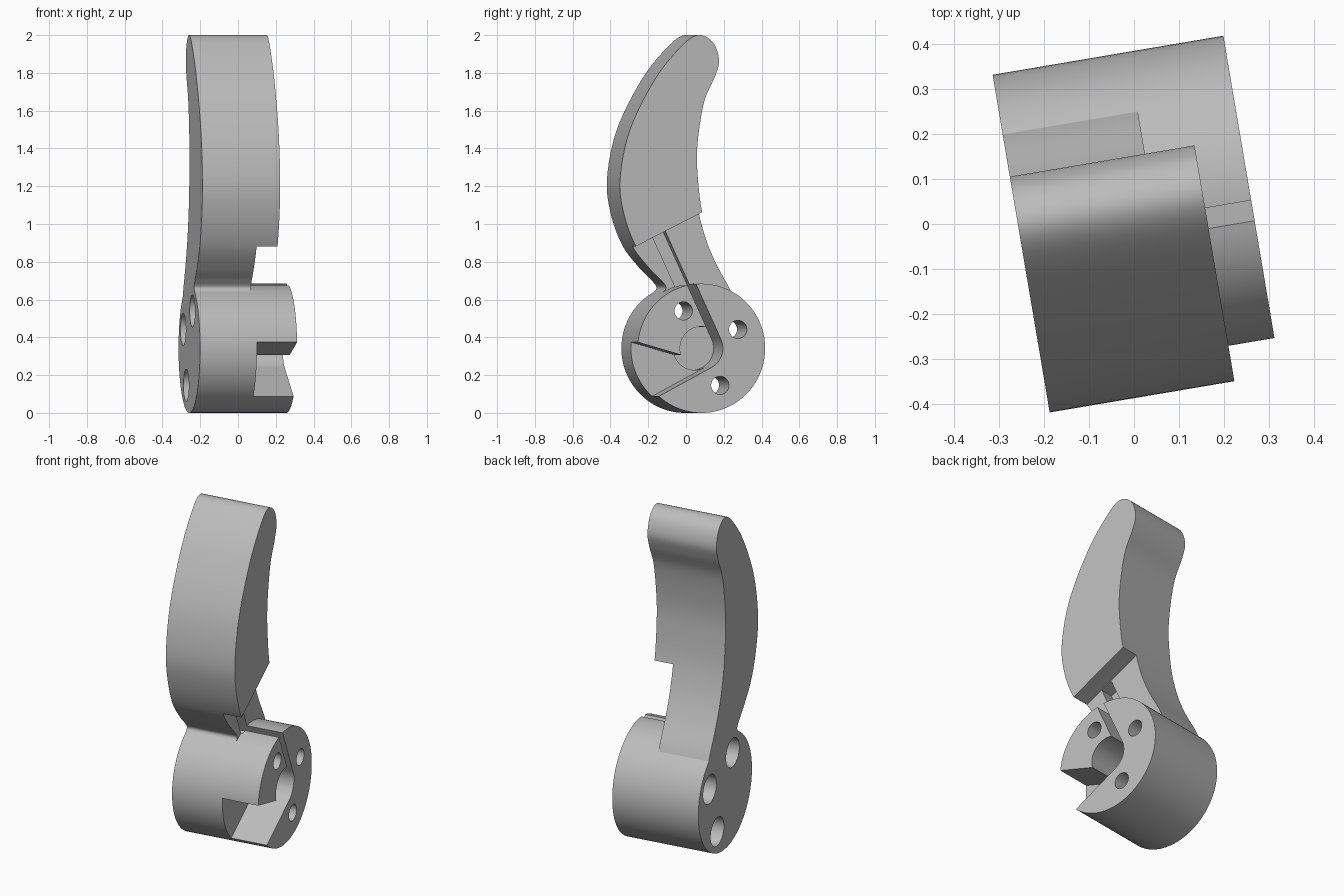
import bpy, bmesh, math
from mathutils import Matrix, Vector

cube = bpy.data.objects.get("Cube")
if cube:
    bpy.data.objects.remove(cube, do_unlink=True)

grey = bpy.data.materials.new("plain grey")
grey.use_nodes = True
grey.diffuse_color = (0.5, 0.5, 0.5, 1)
grey.node_tree.nodes["Principled BSDF"].inputs["Base Color"].default_value = (0.5, 0.5, 0.5, 1)

LEFT, LEVER, HUB, FLOOR, DEEP = -0.255, 0.162, 0.266, 0.05, -0.03
R, BORE = 0.342, 0.115
C = Vector((0.038, 0.342))
OUT = 0.4


def slab(name, outline, a, b):
    """Extrude a side outline across the width from a to b."""
    bm = bmesh.new()
    face = bm.faces.new([bm.verts.new((a, p[0], p[1])) for p in outline])
    ext = bmesh.ops.extrude_face_region(bm, geom=[face])
    verts = [g for g in ext["geom"] if isinstance(g, bmesh.types.BMVert)]
    bmesh.ops.translate(bm, verts=verts, vec=(b - a, 0, 0))
    bmesh.ops.recalc_face_normals(bm, faces=bm.faces)
    mesh = bpy.data.meshes.new(name)
    bm.to_mesh(mesh)
    bm.free()
    mesh.materials.append(grey)
    ob = bpy.data.objects.new(name, mesh)
    bpy.context.collection.objects.link(ob)
    return ob


def circle(c, r, n):
    return [(c[0] + r * math.cos(2 * math.pi * i / n),
             c[1] + r * math.sin(2 * math.pi * i / n)) for i in range(n)]


def smooth_path(points, steps=6):
    """Catmull-Rom curve through the points, open at the ends."""
    p = [Vector(q) for q in points]
    p = [p[0]] + p + [p[-1]]
    out = []
    for a, b, c, d in zip(p, p[1:], p[2:], p[3:]):
        for i in range(steps):
            t = i / steps
            out.append(0.5 * (2 * b + (c - a) * t + (2 * a - 5 * b + 4 * c - d) * t * t
                              + (3 * b - a - 3 * c + d) * t ** 3))
    return out + [p[-1]]


def combine(target, tool, operation="DIFFERENCE"):
    tool.hide_render = True
    mod = target.modifiers.new("shape", "BOOLEAN")
    mod.operation, mod.solver, mod.object = operation, "EXACT", tool
    bpy.ops.object.select_all(action="DESELECT")
    bpy.context.view_layer.objects.active = target
    target.select_set(True)
    bpy.ops.object.modifier_apply(modifier=mod.name)
    bpy.data.objects.remove(tool, do_unlink=True)


# Curved lever, from the front fillet over the tip and down the back
lever = slab("trigger_lever", smooth_path([
    (-0.08, 0.56), (-0.145, 0.615), (-0.115, 0.66), (-0.14, 0.70), (-0.205, 0.765),
    (-0.296, 0.882), (-0.36, 1.05), (-0.381, 1.24), (-0.328, 1.5), (-0.194, 1.766),
    (-0.058, 1.935), (0.035, 2.0), (0.115, 1.965), (0.15, 1.87), (0.128, 1.78),
    (0.074, 1.66), (0.043, 1.5), (0.031, 1.353), (0.041, 1.19), (0.06, 1.06),
    (0.099, 0.918), (0.153, 0.79), (0.228, 0.653), (0.27, 0.55)]), LEFT, LEVER)

# Slanted step that narrows the neck
edge = Vector((0.355, 0.18))
start, end = Vector((-0.296, 0.882)) - edge, Vector((0.059, 1.062)) + edge
combine(lever, slab("step_cutter", [start, end, (end.x, 0.3), (start.x, 0.3)], FLOOR, OUT))

# Round hub
combine(lever, slab("hub", circle(C, R, 96), LEFT, HUB), "UNION")

# Central bore and wedge pocket
combine(lever, slab("bore_cutter", circle(C, BORE, 64), DEEP, OUT))
down = Vector((-0.88, -0.475)).normalized()
corner = C + BORE * Vector((-down.y, down.x)) * -1
if corner.y > C.y:
    corner = 2 * C - corner
combine(lever, slab("pocket_cutter", [
    (-0.42, 0.408), (-0.06, 0.304), C, corner, corner + 0.6 * down], FLOOR, OUT))

# Spring slot through the hub, then wider along the neck
along, across = Vector((-0.416, 0.909)), Vector((0.909, 0.416))
wall = C + BORE * across
for low, high, width, top in ((0, 0.36, 0.045, OUT), (0.33, 0.63, 0.075, FLOOR + 0.01)):
    a, b = wall + low * along, wall + high * along
    combine(lever, slab("slot_cutter", [a, b, b - width * across, a - width * across], DEEP, top))

# Three counterbored screw holes
for angle in (116, 27, -63):
    t = math.radians(angle)
    spot = C + 0.22 * Vector((math.cos(t), math.sin(t)))
    combine(lever, slab("hole_cutter", circle(spot, 0.048, 32), LEFT - 0.1, OUT))
    combine(lever, slab("counterbore_cutter", circle(spot, 0.085, 40), LEFT - 0.1, -0.05))

# Turn the finished part slightly and shade the curves
lever.data.transform(Matrix.Rotation(math.radians(9.6), 4, "Z"))
bpy.ops.object.select_all(action="DESELECT")
lever.select_set(True)
bpy.context.view_layer.objects.active = lever
bpy.ops.object.shade_smooth_by_angle(angle=math.radians(30))
